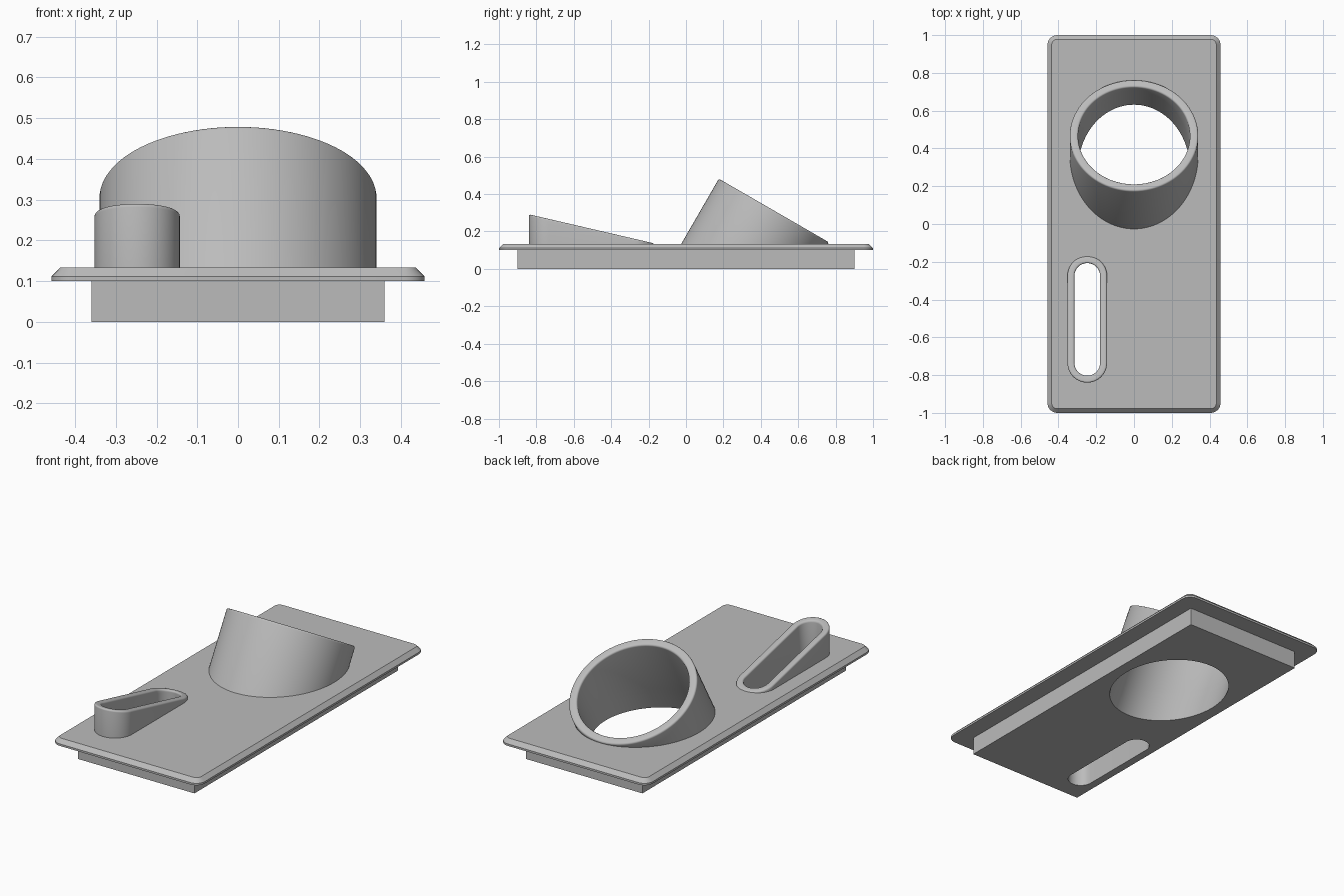
import bpy, bmesh
from math import sin, cos, pi, radians, tan
from mathutils import Vector

default = bpy.data.objects.get("Cube")
if default:
    bpy.data.objects.remove(default)

grey = bpy.data.materials.new("plain grey")
grey.use_nodes = True
grey.diffuse_color = (0.5, 0.5, 0.5, 1)
grey.node_tree.nodes["Principled BSDF"].inputs["Base Color"].default_value = (0.5, 0.5, 0.5, 1)

PLATE_TOP = 0.133


def loft(name, rings, capped=True):
    """Skin a list of equal-length point rings."""
    bm = bmesh.new()
    loops = [[bm.verts.new(p) for p in ring] for ring in rings]
    for a, b in zip(loops, loops[1:]):
        for i in range(len(a)):
            j = (i + 1) % len(a)
            bm.faces.new((a[i], a[j], b[j], b[i]))
    if capped:
        bm.faces.new(loops[0][::-1])
        bm.faces.new(loops[-1])
        bmesh.ops.recalc_face_normals(bm, faces=bm.faces)
    mesh = bpy.data.meshes.new(name)
    bm.to_mesh(mesh)
    bm.free()
    mesh.materials.append(grey)
    obj = bpy.data.objects.new(name, mesh)
    bpy.context.collection.objects.link(obj)
    return obj


def rounded_outline(hx, hy, r, steps):
    """Counter-clockwise rectangle with rounded corners."""
    pts = []
    for k, (sx, sy) in enumerate([(1, 1), (-1, 1), (-1, -1), (1, -1)]):
        for i in range(steps + 1):
            a = (k + i / steps) * pi / 2
            pts.append((sx * (hx - r) + r * cos(a), sy * (hy - r) + r * sin(a)))
    return pts


def plate_ring(inset, z):
    return [(x, y, z) for x, y in rounded_outline(0.458 - inset, 1 - inset, 0.052 - inset, 8)]


# Tilted round collar: rings square to its axis, or sliced at a level height
TILT = radians(30)
AXIS = Vector((0, sin(TILT), cos(TILT)))
UP_SLOPE = Vector((0, cos(TILT), -sin(TILT)))
MOUTH = Vector((0, 0.47, 0.312))


def collar_ring(r, drop=0, level=None):
    ring = []
    for i in range(96):
        a = 2 * pi * i / 96
        p = MOUTH + Vector((r * cos(a), 0, 0)) + UP_SLOPE * r * sin(a) - AXIS * drop
        if level is not None:
            p -= AXIS * (p.z - level) / AXIS.z
        ring.append(p)
    return ring


# Upright slot collar with a sloping top
def slot_ring(r, drop=0, level=None):
    ring = []
    for x, y in rounded_outline(r, 0.23 + r, r, 12)[:]:
        top = 0.214 - 0.232 * y - drop
        ring.append((x - 0.2475, y - 0.505, top if level is None else level))
    # The straight ends have zero width, so drop the doubled points
    n = 13
    return ring[:n] + ring[n + 1:3 * n] + ring[3 * n + 1:]


def collar(name, ring, outer, inner, f):
    """Open-bottomed wall with a rounded rim."""
    arc = [(f * (1 - cos(a)), f * (1 - sin(a))) for a in (0, pi / 8, pi / 4, 3 * pi / 8, pi / 2)]
    rings = [ring(outer, level=PLATE_TOP - 0.01)]
    rings += [ring(outer - i, drop=d) for i, d in arc]
    rings += [ring(inner + i, drop=d) for i, d in reversed(arc)]
    rings.append(ring(inner, level=PLATE_TOP))
    return loft(name, rings, capped=False)


plate = loft("face_plate", [plate_ring(0, 0.1), plate_ring(0, 0.111), plate_ring(0.022, PLATE_TOP)])
base = loft("base_block", [[(x, y, z) for x, y in ((0.36, 0.9), (-0.36, 0.9), (-0.36, -0.9), (0.36, -0.9))]
                           for z in (0, 0.1)])
round_collar = collar("round_collar", collar_ring, 0.34, 0.296, 0.01)
slot_collar = collar("slot_collar", slot_ring, 0.105, 0.068, 0.01)

# Cut both openings through the plate and the base
cutters = [loft(name, [ring(r, level=-0.05), ring(r, level=0.2)])
           for name, ring, r in (("round_cutter", collar_ring, 0.296), ("slot_cutter", slot_ring, 0.068))]
for cutter in cutters:
    cutter.hide_render = True
for body in (plate, base):
    bpy.context.view_layer.objects.active = body
    for cutter in cutters:
        mod = body.modifiers.new("opening", 'BOOLEAN')
        mod.object = cutter
        mod.operation = 'DIFFERENCE'
        mod.solver = 'EXACT'
        bpy.ops.object.modifier_apply(modifier=mod.name)
for cutter in cutters:
    bpy.data.objects.remove(cutter)

# Smooth the curved walls, keep real edges sharp
bpy.ops.object.select_all(action='DESELECT')
for obj in (plate, base, round_collar, slot_collar):
    obj.select_set(True)
bpy.context.view_layer.objects.active = plate
bpy.ops.object.shade_smooth_by_angle(angle=radians(30))
